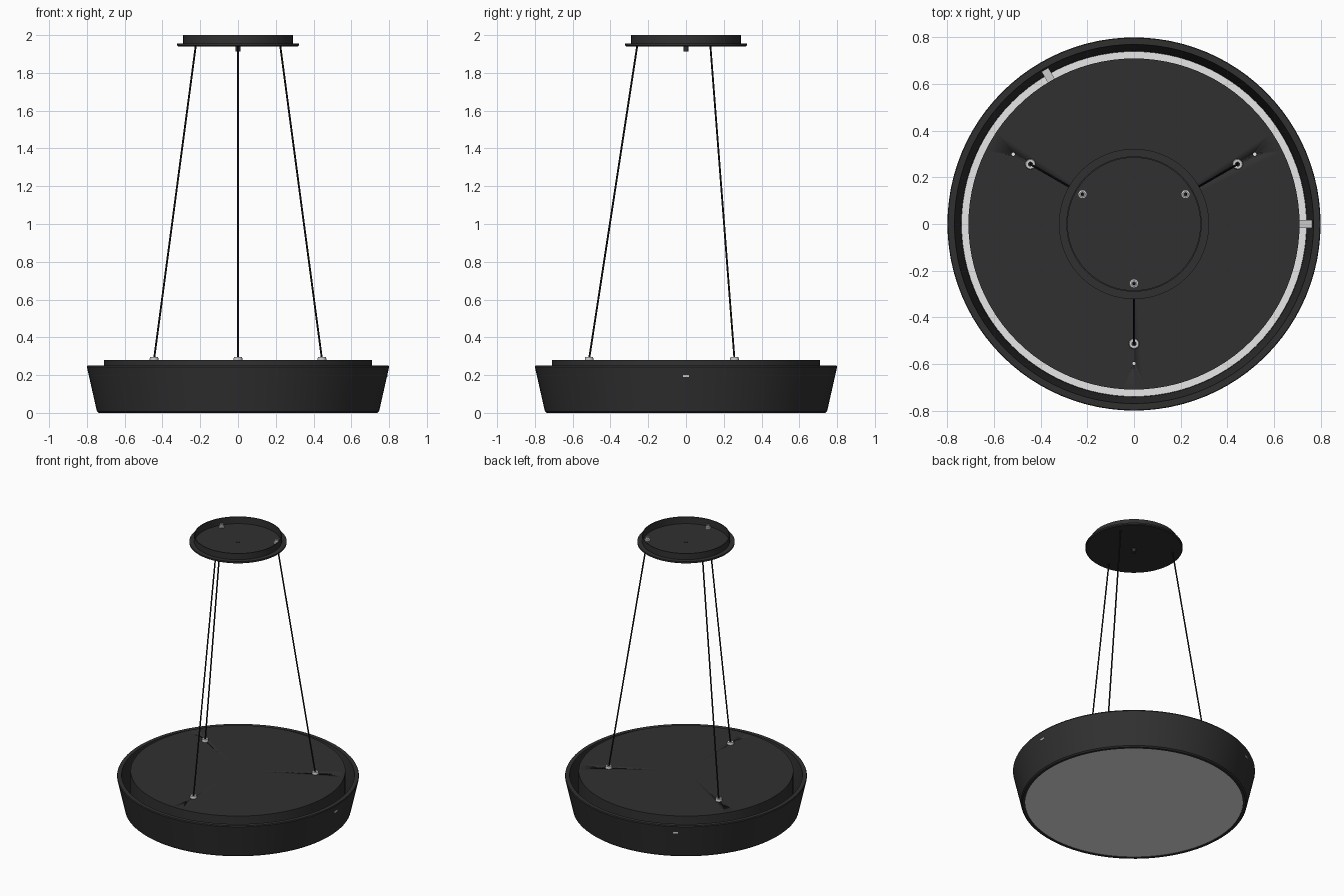
import bpy, bmesh, math
from mathutils import Vector

cube = bpy.data.objects.get("Cube")
if cube:
    bpy.data.objects.remove(cube)


def material(name, rgb, rough=0.6):
    m = bpy.data.materials.new(name)
    m.use_nodes = True
    m.diffuse_color = (*rgb, 1)
    bsdf = m.node_tree.nodes["Principled BSDF"]
    bsdf.inputs["Base Color"].default_value = (*rgb, 1)
    bsdf.inputs["Roughness"].default_value = rough
    return m


BLACK = material("matte black", (0.03, 0.03, 0.03))
CABLE = material("cable black", (0.01, 0.01, 0.01))
WHITE = material("diffuser white", (0.8, 0.8, 0.8))
METAL = material("bare metal", (0.6, 0.6, 0.6), 0.4)


def finish(name, bm, mat, smooth=True):
    bmesh.ops.recalc_face_normals(bm, faces=bm.faces)
    mesh = bpy.data.meshes.new(name)
    bm.to_mesh(mesh)
    bm.free()
    mesh.materials.append(mat)
    ob = bpy.data.objects.new(name, mesh)
    bpy.context.collection.objects.link(ob)
    if smooth:
        bpy.ops.object.select_all(action="DESELECT")
        ob.select_set(True)
        bpy.context.view_layer.objects.active = ob
        bpy.ops.object.shade_smooth_by_angle(angle=math.radians(35))
    return ob


def lathe(name, profile, mat, closed=False, steps=96, at=(0, 0)):
    """Revolve an (r, z) profile around a vertical axis."""
    bm = bmesh.new()
    verts = [bm.verts.new((r, 0, z)) for r, z in profile]
    pairs = list(zip(verts, verts[1:]))
    if closed:
        pairs.append((verts[-1], verts[0]))
    edges = [bm.edges.new(p) for p in pairs]
    bmesh.ops.spin(bm, geom=verts + edges, cent=(0, 0, 0), axis=(0, 0, 1),
                   angle=math.tau, steps=steps)
    bmesh.ops.remove_doubles(bm, verts=bm.verts, dist=0.0001)
    bmesh.ops.translate(bm, verts=bm.verts, vec=(*at, 0))
    return finish(name, bm, mat)


def rod(name, start, end, radius, mat, sides=10):
    """Straight cylinder between two points."""
    a, b = Vector(start), Vector(end)
    bm = bmesh.new()
    bmesh.ops.create_cone(bm, cap_ends=True, segments=sides, radius1=radius,
                          radius2=radius, depth=(b - a).length)
    bm.transform((b - a).to_track_quat("Z", "Y").to_matrix().to_4x4())
    bmesh.ops.translate(bm, verts=bm.verts, vec=(a + b) / 2)
    return finish(name, bm, mat)


def polar(radius, degrees):
    t = math.radians(degrees)
    return radius * math.cos(t), radius * math.sin(t)


# Tapered outer shade with an inward lip that carries the diffuser
lathe("shade", [(0.72, 0), (0.738, 0), (0.747, 0.008), (0.8, 0.243), (0.797, 0.25),
                (0.77, 0.25), (0.741, 0.022), (0.741, 0.008), (0.72, 0.008)],
      BLACK, closed=True)
lathe("diffuser", [(0, 0.004), (0.721, 0.004), (0.721, 0.01), (0.74, 0.01),
                   (0.74, 0.02), (0, 0.02)], WHITE)

# Inner housing drum, leaving a light gap around it
drum = lathe("housing", [(0, 0.03), (0.71, 0.03), (0.71, 0.28), (0, 0.28)], BLACK)

# Ceiling canopy: open-topped dish on a wider flange
lathe("canopy", [(0, 1.94), (0.316, 1.94), (0.322, 1.945), (0.322, 1.955),
                 (0.29, 1.955), (0.29, 2), (0.284, 2), (0.284, 1.95), (0, 1.95)], BLACK)
rod("canopy_centre_plug", (0, 0, 1.912), (0, 0, 1.953), 0.014, BLACK, 24)

# Three suspension cables with their fittings, and a small hole beside each
for i, angle in enumerate((30, 150, 270), 1):
    low, high = polar(0.513, angle), polar(0.255, angle)
    rod(f"cable_{i}", (*low, 0.285), (*high, 1.965), 0.005, CABLE)
    lathe(f"lower_gripper_{i}", [(0.009, 0.279), (0.023, 0.279), (0.023, 0.288),
                                 (0.02, 0.297), (0.009, 0.297)],
          METAL, closed=True, steps=24, at=low)
    lathe(f"upper_gripper_{i}", [(0.007, 1.949), (0.019, 1.949), (0.019, 1.96),
                                 (0.013, 1.962), (0.013, 1.975), (0.007, 1.975)],
          METAL, closed=True, steps=24, at=high)
    spot = polar(0.598, angle)
    cutter = rod(f"hole_cutter_{i}", (*spot, 0.01), (*spot, 0.3), 0.007, BLACK, 16)
    cutter.hide_render = True
    cutter.hide_set(True)
    cut = drum.modifiers.new(f"hole_{i}", "BOOLEAN")
    cut.object = cutter
    cut.operation = "DIFFERENCE"

# Two flat retaining tabs that join the housing to the shade
for i, angle in enumerate((0, 120), 1):
    bm = bmesh.new()
    bmesh.ops.create_cube(bm, size=1)
    bmesh.ops.scale(bm, verts=bm.verts, vec=(0.085, 0.034, 0.012))
    tab = finish(f"retaining_tab_{i}", bm, METAL, smooth=False)
    tab.location = (*polar(0.7485, angle), 0.195)
    tab.rotation_euler.z = math.radians(angle)
